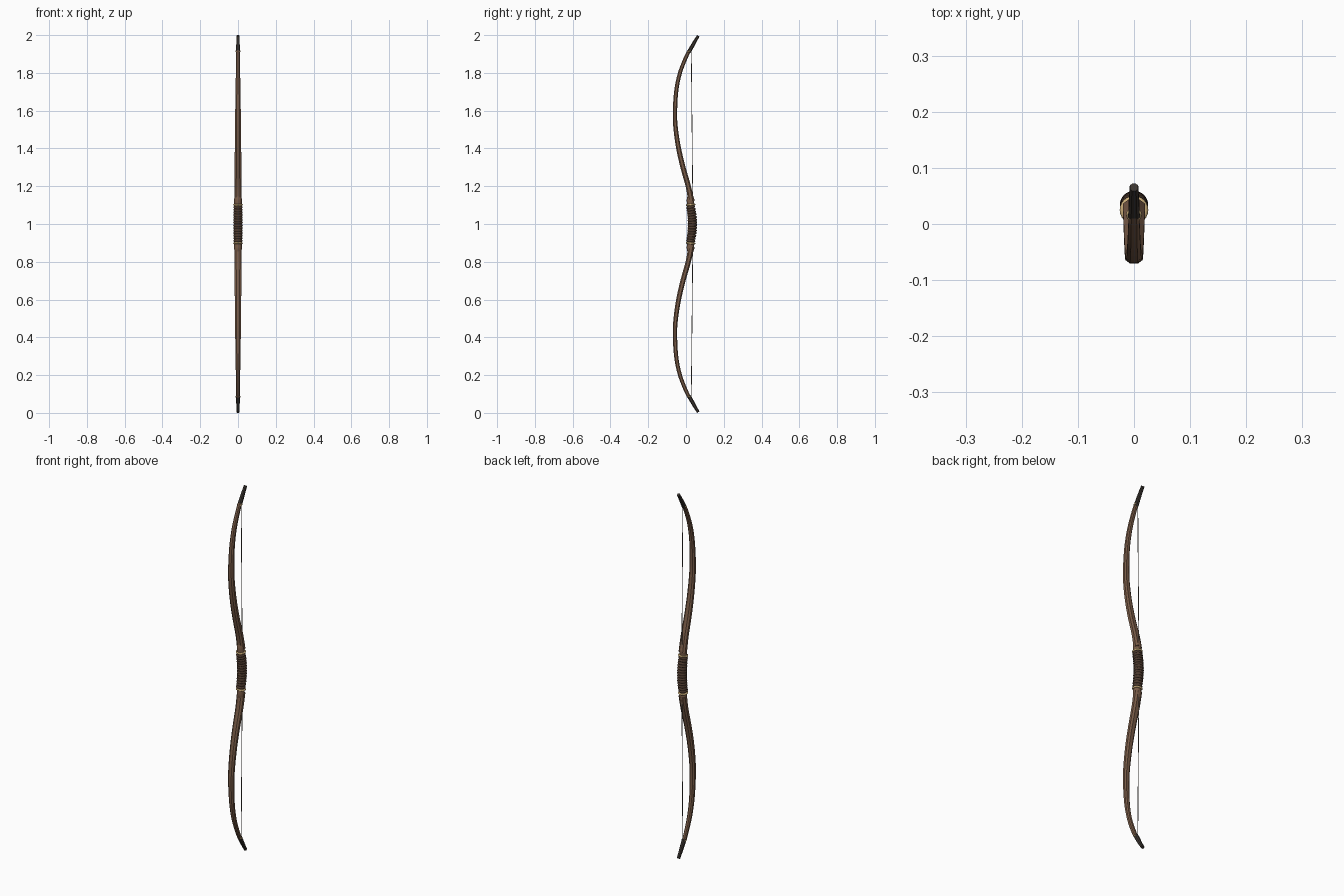
import bpy, bmesh, math
from mathutils import Vector

if "Cube" in bpy.data.objects:
    bpy.data.objects.remove(bpy.data.objects["Cube"])


def material(name, rgb):
    m = bpy.data.materials.new(name)
    m.diffuse_color = (*rgb, 1)
    m.use_nodes = True
    m.node_tree.nodes["Principled BSDF"].inputs["Base Color"].default_value = m.diffuse_color
    return m


WOOD = material("wood", (0.19, 0.105, 0.063))
LEATHER = material("leather", (0.075, 0.042, 0.027))
HORN = material("horn", (0.045, 0.036, 0.03))
BRASS = material("brass", (0.62, 0.44, 0.2))
CORD = material("cord", (0.2, 0.18, 0.16))


def spline(keys, steps):
    """Catmull-Rom interpolation of tuples."""
    out = []
    for i in range(len(keys) - 1):
        p = [Vector(keys[min(max(i + k, 0), len(keys) - 1)]) for k in (-1, 0, 1, 2)]
        for s in range(steps):
            t = s / steps
            out.append(0.5 * (2 * p[1] + (p[2] - p[0]) * t
                              + (2 * p[0] - 5 * p[1] + 4 * p[2] - p[3]) * t * t
                              + (3 * p[1] - p[0] - 3 * p[2] + p[3]) * t ** 3))
    out.append(Vector(keys[-1]))
    return out


def octagon(c=0.5):
    return [(1, -c), (1, c), (c, 1), (-c, 1), (-1, c), (-1, -c), (-c, -1), (c, -1)]


def circle(n):
    return [(math.cos(2 * math.pi * i / n), math.sin(2 * math.pi * i / n)) for i in range(n)]


def sweep(name, rows, section, mat, flip=False, angle=35):
    """Sweep a section along rows of (y, z, half width, half depth)."""
    bm = bmesh.new()
    rings = []
    for i, (y, z, w, d) in enumerate(rows):
        a, b = rows[max(i - 1, 0)], rows[min(i + 1, len(rows) - 1)]
        t = Vector((0, b[0] - a[0], b[1] - a[1])).normalized()
        nrm = Vector((0, t.z, -t.y))
        ring = []
        for u, v in section:
            p = Vector((u * w, y, z)) + nrm * v * d
            if flip:
                p.z = 2 - p.z
            ring.append(bm.verts.new(p))
        rings.append(ring)
    n = len(section)
    for r, s in zip(rings, rings[1:]):
        for i in range(n):
            bm.faces.new((r[i], r[(i + 1) % n], s[(i + 1) % n], s[i]))
    bm.faces.new(rings[0])
    bm.faces.new(rings[-1])
    bmesh.ops.recalc_face_normals(bm, faces=bm.faces)
    me = bpy.data.meshes.new(name)
    bm.to_mesh(me)
    bm.free()
    ob = bpy.data.objects.new(name, me)
    bpy.context.collection.objects.link(ob)
    me.materials.append(mat)
    bpy.ops.object.select_all(action='DESELECT')
    ob.select_set(True)
    bpy.context.view_layer.objects.active = ob
    bpy.ops.object.shade_smooth_by_angle(angle=math.radians(angle))
    return ob


def torus(name, loc, major, minor, tilt, mat):
    bpy.ops.mesh.primitive_torus_add(location=loc, rotation=(tilt, 0, 0), major_radius=major,
                                     minor_radius=minor, major_segments=24, minor_segments=8)
    ob = bpy.context.object
    ob.name = name
    ob.data.materials.append(mat)
    bpy.ops.object.shade_smooth()


# Curve of the upper half: y, z, half width, half depth
limb = [(0.028, 1.12, 0.020, 0.016), (0.012, 1.20, 0.019, 0.014), (-0.016, 1.30, 0.018, 0.0135),
        (-0.039, 1.40, 0.017, 0.013), (-0.054, 1.50, 0.016, 0.012), (-0.0585, 1.58, 0.015, 0.0115),
        (-0.052, 1.70, 0.013, 0.011), (-0.032, 1.80, 0.0115, 0.0105), (0.003, 1.89, 0.010, 0.010),
        (0.020, 1.92, 0.0095, 0.0095)]
tip = [(0.015, 1.91, 0.0105, 0.0105), (0.032, 1.94, 0.0095, 0.010),
       (0.049, 1.97, 0.0085, 0.0085), (0.0655, 1.996, 0.0075, 0.0075)]

for side, flip in (("upper", False), ("lower", True)):
    s = -1 if flip else 1
    sweep(side + "_limb", spline(limb, 4), octagon(), WOOD, flip)
    sweep(side + "_horn_tip", spline(tip, 3), octagon(), HORN, flip)
    # Brass bands at the grip ends and tips
    torus(side + "_grip_band", (0, 0.025, 1 + s * 0.102), 0.0205, 0.005, s * 0.1, BRASS)
    torus(side + "_tip_band", (0, 0.0165, 1 + s * 0.914), 0.0105, 0.0036, s * 0.5, BRASS)

# Riser through the grip
riser = [(0.022, 0.85, 0.019, 0.014), (0.024, 0.87, 0.020, 0.020), (0.024, 0.90, 0.020, 0.019),
         (0.033, 1.00, 0.022, 0.022), (0.024, 1.10, 0.020, 0.019),
         (0.024, 1.13, 0.020, 0.020), (0.022, 1.15, 0.019, 0.014)]
sweep("riser", spline(riser, 4), circle(16), WOOD)

# Leather wrapping
COILS = 14
for i in range(COILS):
    t = 2 * i / (COILS - 1) - 1
    torus(f"grip_wrap_{i + 1}", (0, 0.034 - 0.009 * t * t, 1 + 0.089 * t),
          0.0185 - 0.001 * t * t, 0.0068, 0.18 * t + 0.08, LEATHER)

# Bowstring
string = [(0.028, 0.085, 0.0018, 0.0018), (0.037, 1.0, 0.0018, 0.0018), (0.028, 1.915, 0.0018, 0.0018)]
sweep("bowstring", string, circle(8), CORD, angle=60)
